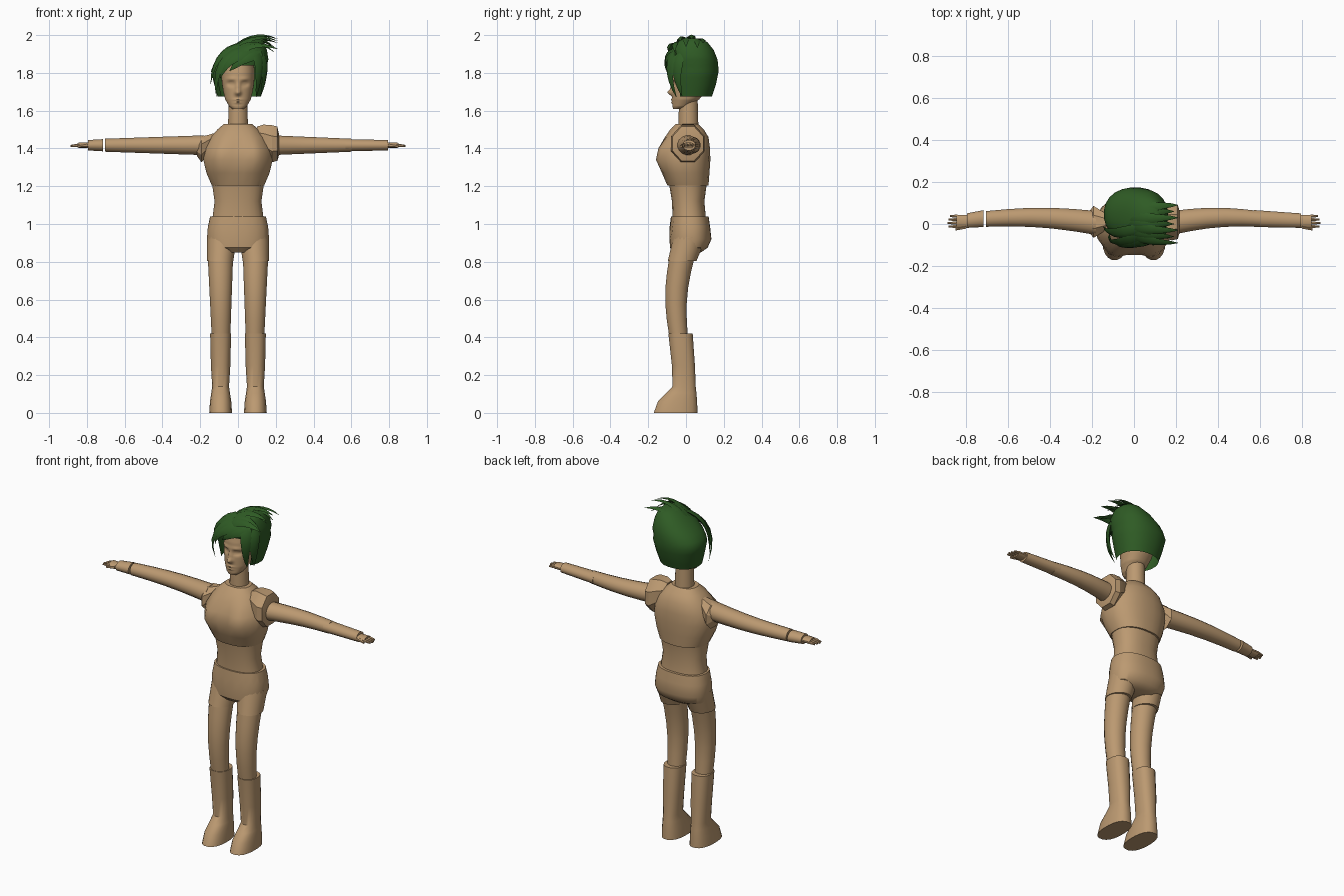
import bpy, bmesh, math
from mathutils import Vector

if "Cube" in bpy.data.objects:
    bpy.data.objects.remove(bpy.data.objects["Cube"])


def material(name, red, green, blue):
    mat = bpy.data.materials.new(name)
    mat.use_nodes = True
    colour = (red, green, blue, 1)
    mat.diffuse_color = colour
    mat.node_tree.nodes["Principled BSDF"].inputs["Base Color"].default_value = colour
    return mat


SKIN = material("tan_skin", .5, .32, .165)
HAIR = material("dark_green_hair", .028, .105, .018)


def build(name, rings, mat=SKIN, angle=40, cut=None):
    """Skin a list of point rings into one closed object."""
    bm = bmesh.new()
    loops = [[bm.verts.new(point) for point in ring] for ring in rings]
    count = len(loops[0])
    for lower, upper in zip(loops, loops[1:]):
        for i in range(count):
            j = (i + 1) % count
            bm.faces.new((lower[i], lower[j], upper[j], upper[i]))
    bm.faces.new(loops[0])
    bm.faces.new(loops[-1])
    bmesh.ops.recalc_face_normals(bm, faces=bm.faces)
    if cut:
        doomed = [face for face in bm.faces if cut(face.calc_center_median())]
        bmesh.ops.delete(bm, geom=doomed, context='FACES')
    mesh = bpy.data.meshes.new(name)
    bm.to_mesh(mesh)
    bm.free()
    mesh.materials.append(mat)
    ob = bpy.data.objects.new(name, mesh)
    bpy.context.collection.objects.link(ob)
    bpy.ops.object.select_all(action='DESELECT')
    ob.select_set(True)
    bpy.context.view_layer.objects.active = ob
    bpy.ops.object.shade_smooth_by_angle(angle=math.radians(angle))


def oval(centre, first, second, axis="z", count=20, power=1):
    """Ring across the axis; a power below one makes it squarer."""
    ring = []
    for i in range(count):
        turn = math.tau * (i + .5) / count
        c, s = math.cos(turn), math.sin(turn)
        u = first * math.copysign(abs(c) ** power, c)
        v = second * math.copysign(abs(s) ** power, s)
        ring.append(Vector(centre) + Vector((u, v, 0) if axis == "z" else (0, u, v)))
    return ring


def body(name, stations, x=0, count=24, power=.85, steps=1, tweak=None, **options):
    """Upright part from stations of height, half width, front and back."""
    rings = []
    for k in range((len(stations) - 1) * steps + 1):
        low = min(k // steps, len(stations) - 2)
        blend = k / steps - low
        z, half, front, back = (p + (q - p) * blend
                                for p, q in zip(stations[low], stations[low + 1]))
        ring = oval((x, (front + back) / 2, z), half, (back - front) / 2,
                    count=count, power=power)
        for i, point in enumerate(ring):
            if tweak:
                tweak(point, i)
        rings.append(ring)
    build(name, rings, **options)


def limb(name, start, end, thick, thin, axis="x", bow=0, flat=1, count=16, steps=5):
    """Tapered tube, bowed along y."""
    rings = []
    for k in range(steps + 1):
        t = k / steps
        centre = Vector(start).lerp(Vector(end), t)
        centre.y += bow * math.sin(math.pi * t)
        radius = thick + (thin - thick) * t
        rings.append(oval(centre, radius, radius * flat, axis, count))
    build(name, rings)


# Torso
def bust(point, i):
    if point.y < -.09 and .06 < abs(point.x) < .15 and 1.3 < point.z < 1.4:
        point.y -= .02


def gathered_waist(point, i):
    if point.y < 0 and .97 < point.z < 1:
        wave = 1 if i % 2 else -1
        point.y += wave * .004
        point.z += wave * .015


body("chest", [(1.205, .14, -.1, .12), (1.27, .168, -.128, .125), (1.34, .185, -.148, .13),
               (1.4, .178, -.135, .128), (1.46, .145, -.112, .12), (1.5, .11, -.085, .095),
               (1.53, .075, -.055, .065)], tweak=bust)
body("abdomen", [(1.04, .135, -.072, .105), (1.12, .125, -.075, .098), (1.21, .138, -.09, .11)])
body("pelvis", [(.85, .1, -.06, .08), (.875, .155, -.085, .115), (.92, .165, -.088, .135),
                (.985, .16, -.085, .128), (1.04, .148, -.08, .12)],
     count=36, tweak=gathered_waist)

# Legs and boots
for side, word in ((1, "left"), (-1, "right")):
    limb(word + "_shorts_leg", (side * .085, .02, .93), (side * .094, -.02, .805),
         .08, .07, "z", flat=1.1, count=20)
    limb(word + "_leg", (side * .093, -.02, .83), (side * .09, -.04, .41),
         .068, .05, "z", bow=-.022, count=20)
    body(word + "_boot", [(0, .061, -.172, .062), (.06, .057, -.15, .06),
                          (.105, .05, -.105, .056), (.14, .045, -.072, .052),
                          (.25, .052, -.075, .048), (.42, .056, -.094, .036)],
         x=side * .092, count=20)

# Arms, cuffs and hands
LEVEL = 1.417
for side, word, arm_end, cuff_start in ((1, "left", .6, .57), (-1, "right", .705, .715)):
    limb(word + "_arm", (side * .18, .005, LEVEL), (side * arm_end, .024, LEVEL),
         .058, .038, bow=.016, flat=.92)
    limb(word + "_cuff", (side * cuff_start, .026, LEVEL), (side * .795, .016, LEVEL),
         .041, .035, flat=.8)
    limb(word + "_palm", (side * .785, .013, LEVEL), (side * .845, .013, LEVEL),
         .032, .032, flat=.5, count=12)
    for k in range(4):
        across = -.012 + k * .0165
        reach = .888 - .006 * abs(k - 1)
        limb(f"{word}_finger_{k + 1}", (side * .84, across, LEVEL),
             (side * reach, across, LEVEL - .004), .009, .005, flat=1.1, count=6, steps=2)
    limb(word + "_thumb", (side * .8, -.012, LEVEL), (side * .85, -.026, LEVEL - .006),
         .012, .006, count=6, steps=2)


# Shoulder caps: eight-sided barrels of distance, radius and height
def shoulder(word, side, depth, stations):
    build(word + "_shoulder_cap",
          [oval((side * x, .01, z), radius * depth, radius, "x", 8)
           for x, radius, z in stations], angle=25)


shoulder("left", 1, .9, [(.1, .06, 1.46), (.135, .088, 1.445), (.18, .106, 1.425),
                         (.208, .098, 1.425), (.216, .065, 1.42)])
shoulder("right", -1, 1.1, [(.125, .034, 1.45), (.16, .055, 1.42),
                            (.193, .075, 1.395), (.218, .042, 1.4)])

# Neck and head
limb("neck", (0, .013, 1.52), (0, .012, 1.67), .053, .05, "z", count=20, steps=1)


def face(point, i):
    if point.y > -.02:
        return
    features = ((0, 1.695, .014, .014, .026),     # nose tip
                (0, 1.725, .01, .028, .014),      # nose bridge
                (.036, 1.742, .02, .012, -.018),  # eye sockets
                (.035, 1.742, .012, .005, .009),  # eyelids
                (.035, 1.768, .026, .008, .006),  # brows
                (0, 1.658, .022, .005, .009),     # upper lip
                (0, 1.643, .018, .005, .008))     # lower lip
    for x, z, wide, tall, depth in features:
        spread = ((abs(point.x) - x) / wide) ** 2 + ((point.z - z) / tall) ** 2
        point.y -= depth * math.exp(-spread)


body("head", [(1.608, .028, -.068, -.02), (1.622, .046, -.072, .02), (1.66, .068, -.072, .07),
              (1.7, .078, -.072, .105), (1.75, .086, -.072, .13), (1.8, .088, -.07, .14),
              (1.85, .085, -.06, .135), (1.9, .05, -.03, .11)],
     count=64, power=.92, steps=7, tweak=face, angle=60)


# Hair shell, leaning to the left and open over the face
def lean(point, i):
    point.x += .006 + max(0, point.z - 1.83) * .5


def face_opening(centre):
    return centre.z < 1.68 or (centre.z < 1.845 and centre.y < -.025 - (centre.z - 1.68) * .15)


body("hair_cap", [(1.675, .115, -.068, .138), (1.74, .133, -.075, .16), (1.81, .15, -.08, .174),
                  (1.87, .136, -.085, .168), (1.92, .103, -.08, .148), (1.962, .067, -.05, .115),
                  (1.982, .035, -.01, .075)],
     power=.9, steps=2, tweak=lean, mat=HAIR, cut=face_opening)


def lock(name, start, middle, tip, width, steps=7):
    """Flat tapering strand swept along a curve."""
    a, b, c = Vector(start), Vector(middle), Vector(tip)
    skull = Vector((0, .04, 1.8))
    rings = []
    for k in range(steps + 1):
        t = k / steps
        point = a.lerp(b, t).lerp(b.lerp(c, t), t)
        along = (b - a).lerp(c - b, t).normalized()
        across = along.cross(point - skull).normalized()
        outward = across.cross(along)
        w = width * (1 - t) ** .7 * min(1, .6 + 2 * t) + .001
        rings.append([point + across * w, point + outward * w * .45,
                      point - across * w, point - outward * w * .3])
    build(name, rings, HAIR, angle=50)


# Fringe locks framing the face
fringe = [((.1, -.04, 1.93), (-.14, -.13, 1.92), (-.115, -.05, 1.675)),
          ((.11, -.05, 1.92), (-.06, -.14, 1.9), (-.095, -.08, 1.77)),
          ((.12, -.05, 1.91), (.02, -.13, 1.88), (-.045, -.085, 1.81)),
          ((.04, -.02, 1.95), (-.13, -.07, 1.93), (-.145, -.01, 1.74)),
          ((.1, -.05, 1.92), (.125, -.12, 1.82), (.095, -.05, 1.67)),
          ((.13, -.03, 1.9), (.155, -.07, 1.8), (.12, -.02, 1.675))]
for k, (start, middle, tip) in enumerate(fringe):
    lock(f"fringe_lock_{k + 1}", start, middle, tip, width=.04)

# Crown locks swept to the left, highest along the middle
for k in range(7):
    y = -.09 + k * .03
    arch = 1 - ((y - .02) / .15) ** 2
    droop = .04 if k % 2 else 0
    lock(f"crown_lock_{k + 1}", (-.03, y * .6, 1.86 + .06 * arch),
         (.08, y, 1.94 + .09 * arch), (.21 - droop / 2, y, 1.88 + .1 * arch - droop), width=.036)
